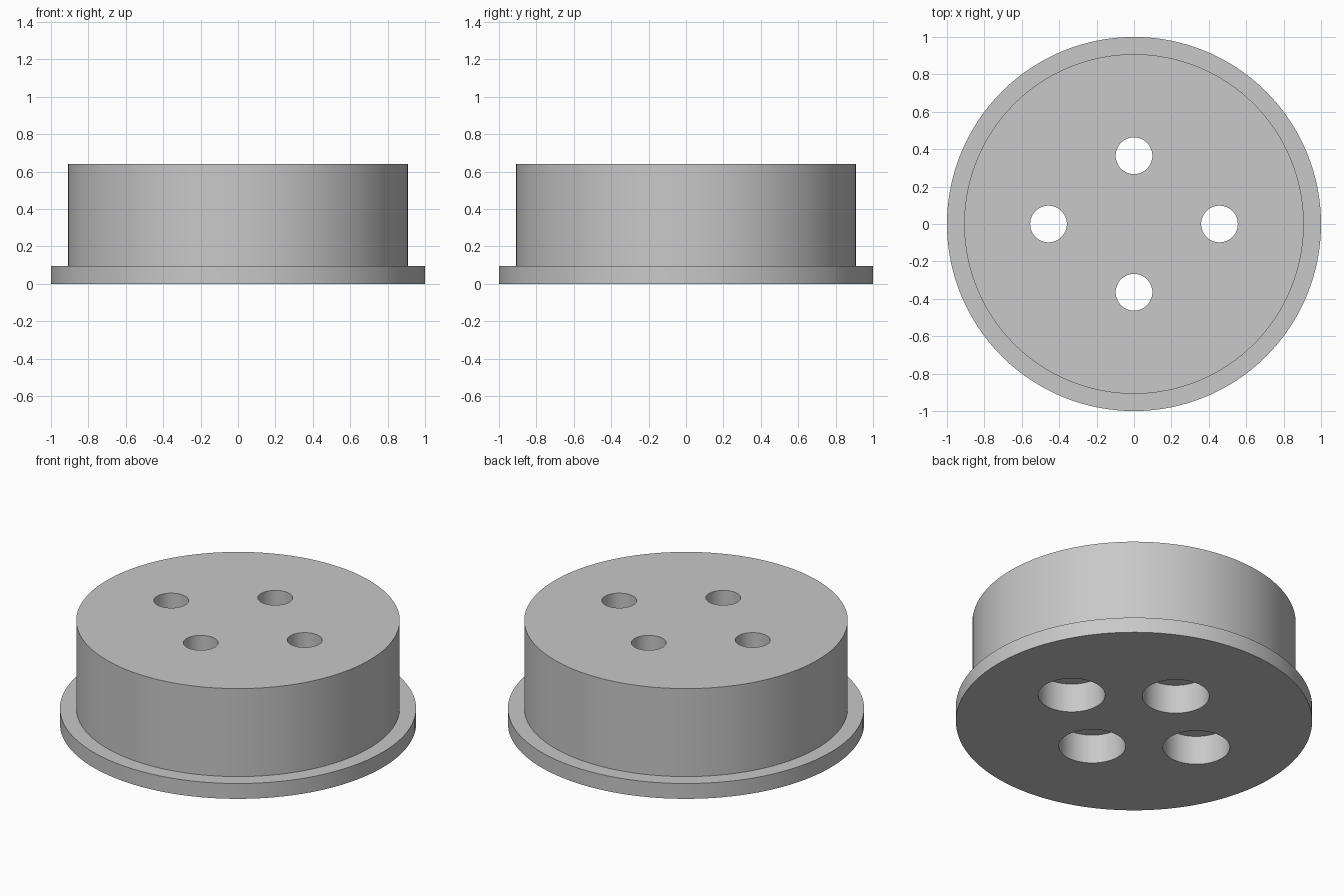
import bpy
import bmesh
from math import tau

if "Cube" in bpy.data.objects:
    bpy.data.objects.remove(bpy.data.objects["Cube"])

grey = bpy.data.materials.new("light grey")
grey.use_nodes = True
colour = (0.58, 0.58, 0.58, 1)
grey.diffuse_color = colour
grey.node_tree.nodes["Principled BSDF"].inputs["Base Color"].default_value = colour


def lathe(name, profile, steps, location=(0, 0, 0)):
    """Revolve an (r, z) profile that starts and ends on the z axis."""
    bm = bmesh.new()
    verts = [bm.verts.new((r, 0, z)) for r, z in profile]
    edges = [bm.edges.new(pair) for pair in zip(verts, verts[1:])]
    bmesh.ops.spin(bm, geom=verts + edges, cent=(0, 0, 0), axis=(0, 0, 1),
                   angle=tau, steps=steps)
    bmesh.ops.remove_doubles(bm, verts=bm.verts, dist=0.0001)
    bmesh.ops.dissolve_limit(bm, angle_limit=0.01, verts=bm.verts, edges=bm.edges)
    bmesh.ops.recalc_face_normals(bm, faces=bm.faces)
    mesh = bpy.data.meshes.new(name)
    bm.to_mesh(mesh)
    bm.free()
    mesh.materials.append(grey)
    obj = bpy.data.objects.new(name, mesh)
    obj.location = location
    bpy.context.collection.objects.link(obj)
    return obj


# Round body with a thin base flange
flange_top, height = 0.095, 0.64
body = lathe("flanged_body", [(0, 0), (1, 0), (1, flange_top), (0.908, flange_top),
                              (0.908, height), (0, height)], 128)

# Four through holes, each with a wider counterbore underneath
bore = [(0, -0.1), (0.188, -0.1), (0.188, 0.18), (0.098, 0.18),
        (0.098, height + 0.1), (0, height + 0.1)]
for x, y in ((0.457, 0), (-0.457, 0), (0, 0.365), (0, -0.365)):
    cutter = lathe("hole_cutter", bore, 64, (x, y, 0))
    cutter.hide_render = True
    cut = body.modifiers.new("hole", "BOOLEAN")
    cut.operation = "DIFFERENCE"
    cut.solver = "EXACT"
    cut.object = cutter
    bpy.ops.object.select_all(action="DESELECT")
    bpy.context.view_layer.objects.active = body
    body.select_set(True)
    bpy.ops.object.modifier_apply(modifier=cut.name)
    bpy.data.objects.remove(cutter)

# Smooth round walls, crisp rims
bpy.ops.object.shade_smooth_by_angle()
